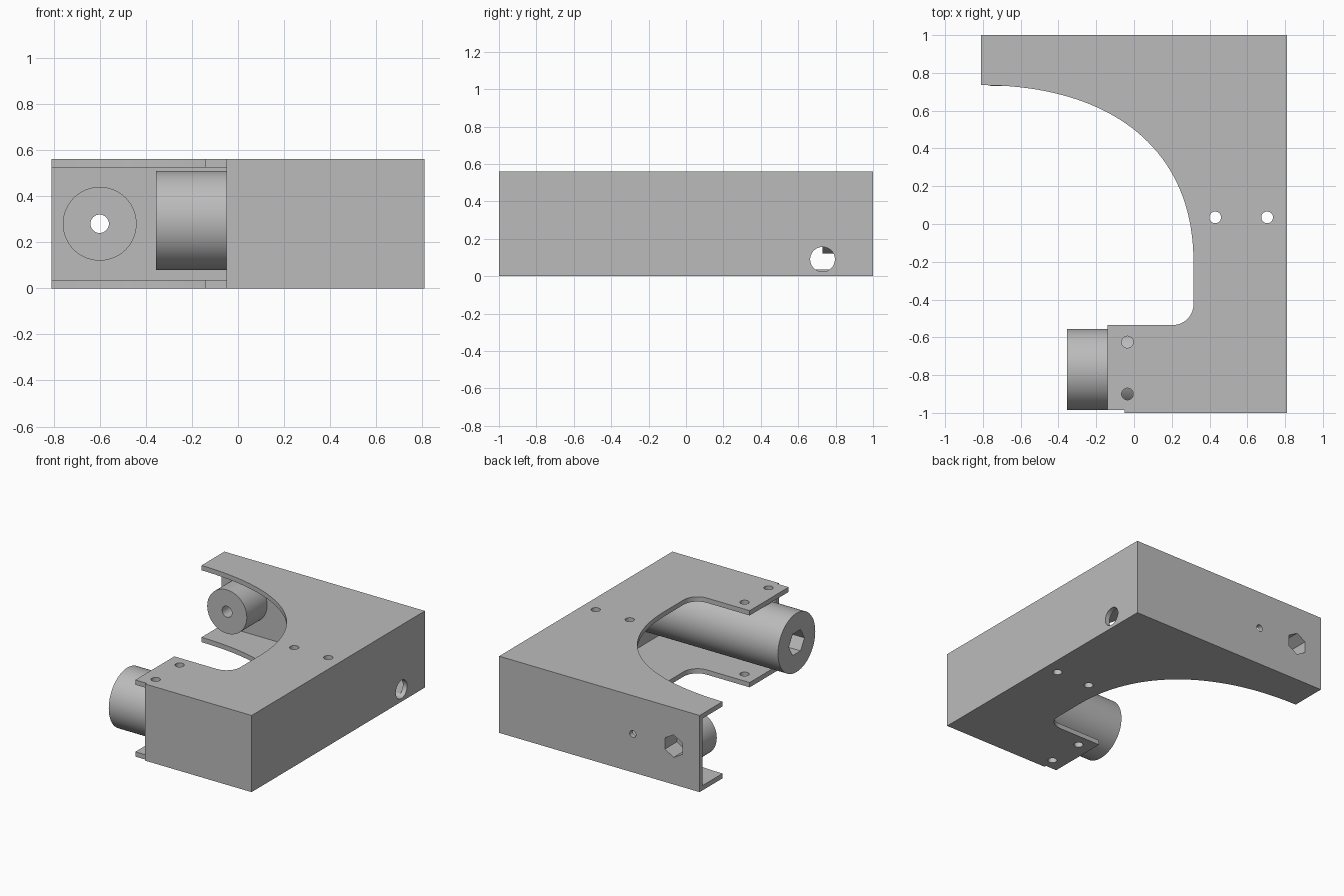
import bpy, bmesh, math
from mathutils import Vector, geometry

cube = bpy.data.objects.get("Cube")
if cube:
    bpy.data.objects.remove(cube, do_unlink=True)

H = 0.56          # overall height
T = 0.035         # sheet thickness
MID = H / 2

grey = bpy.data.materials.new("plain_grey")
grey.use_nodes = True
grey.diffuse_color = (0.5, 0.5, 0.5, 1)
grey.node_tree.nodes["Principled BSDF"].inputs["Base Color"].default_value = (0.5, 0.5, 0.5, 1)


def make_object(name, bm):
    bmesh.ops.recalc_face_normals(bm, faces=bm.faces[:])
    mesh = bpy.data.meshes.new(name)
    bm.to_mesh(mesh)
    bm.free()
    mesh.materials.append(grey)
    ob = bpy.data.objects.new(name, mesh)
    bpy.context.collection.objects.link(ob)
    return ob


def prism(name, points, z0, z1):
    bm = bmesh.new()
    face = bm.faces.new([bm.verts.new((x, y, z0)) for x, y in points])
    top = bmesh.ops.extrude_face_region(bm, geom=[face])["geom"]
    bmesh.ops.translate(bm, vec=(0, 0, z1 - z0),
                        verts=[v for v in top if isinstance(v, bmesh.types.BMVert)])
    return make_object(name, bm)


def box(name, lo, hi):
    (x0, y0, z0), (x1, y1, z1) = lo, hi
    return prism(name, [(x0, y0), (x1, y0), (x1, y1), (x0, y1)], z0, z1)


def rod(name, start, end, radius, sides=64, turn=0):
    """Round or hexagonal bar between two points."""
    a, b = Vector(start), Vector(end)
    bm = bmesh.new()
    bmesh.ops.create_cone(bm, cap_ends=True, segments=sides, radius1=radius,
                          radius2=radius, depth=(b - a).length)
    q = Vector((0, 0, 1)).rotation_difference(b - a)
    for v in bm.verts:
        co = v.co.copy()
        c, s = math.cos(turn), math.sin(turn)
        v.co = q @ Vector((co.x * c - co.y * s, co.x * s + co.y * c, co.z)) + (a + b) / 2
    return make_object(name, bm)


def cut(target, cutters):
    for cutter in cutters:
        cutter.hide_render = True
        mod = target.modifiers.new("cut", "BOOLEAN")
        mod.operation, mod.solver, mod.object = "DIFFERENCE", "EXACT", cutter
    bpy.context.view_layer.update()
    deps = bpy.context.evaluated_depsgraph_get()
    mesh = bpy.data.meshes.new_from_object(target.evaluated_get(deps))
    target.modifiers.clear()
    target.data = mesh
    for cutter in cutters:
        bpy.data.objects.remove(cutter, do_unlink=True)


# Bracket outline: straight outer sides, curved throat, small inner fillet
throat = geometry.interpolate_bezier((-0.81, 0.735), (-0.15, 0.735),
                                     (0.315, 0.42), (0.315, -0.2), 40)
R = 0.11
fillet = [(0.315 - R + R * math.cos(a), -0.535 + R - R * math.sin(a))
          for a in (i * math.pi / 20 for i in range(11))]
outline = [(p[0], p[1]) for p in throat] + fillet + [
    (-0.14, -0.535), (-0.14, -0.985), (-0.05, -0.985), (-0.05, -1),
    (0.81, -1), (0.81, 1), (-0.81, 1)]
housing = prism("bracket_housing", outline, 0, H)

# Hollow the bracket and open the ears beside the front wall
cutters = [box("cavity", (-1, -0.97, T), (0.81 - T, 1 - T, H - T)),
           box("ear_gap", (-0.3, -1.1, T), (-0.05, -0.9, H - T))]

# Screw holes through both plates, access hole, and back wall openings
for x, y in [(0.43, 0.035), (0.705, 0.035), (-0.035, -0.625), (-0.035, -0.9)]:
    cutters.append(rod("screw_hole", (x, y, -0.1), (x, y, H + 0.1), 0.031, 32))
cutters.append(rod("access_hole", (0.7, 0.73, 0.09), (0.9, 0.73, 0.09), 0.066))
cutters.append(rod("pin_hole", (-0.27, 0.9, MID), (-0.27, 1.1, MID), 0.025, 32))
cutters.append(rod("nut_opening", (-0.6, 0.9, MID), (-0.6, 1.1, MID), 0.082, 6, math.pi / 6 * 0))
cut(housing, cutters)

# Round boss on the inside of the back wall, with nut pocket and bore
boss = rod("back_boss", (-0.6, 0.73, MID), (-0.6, 1 - T, MID), 0.16)
cut(boss, [rod("nut_pocket", (-0.6, 0.86, MID), (-0.6, 1.1, MID), 0.082, 6),
           rod("bore", (-0.6, 0.6, MID), (-0.6, 1.1, MID), 0.04, 32)])

# Long barrel lying along the front arm, with a hexagonal socket
barrel = rod("front_barrel", (-0.355, -0.77, 0.295), (0.78, -0.77, 0.295), 0.215, 96)
cut(barrel, [rod("hex_socket", (-0.5, -0.77, 0.295), (0.3, -0.77, 0.295), 0.09, 6)])

for ob in (housing, boss, barrel):
    bpy.ops.object.select_all(action="DESELECT")
    ob.select_set(True)
    bpy.context.view_layer.objects.active = ob
    bpy.ops.object.shade_smooth_by_angle(angle=math.radians(30))
